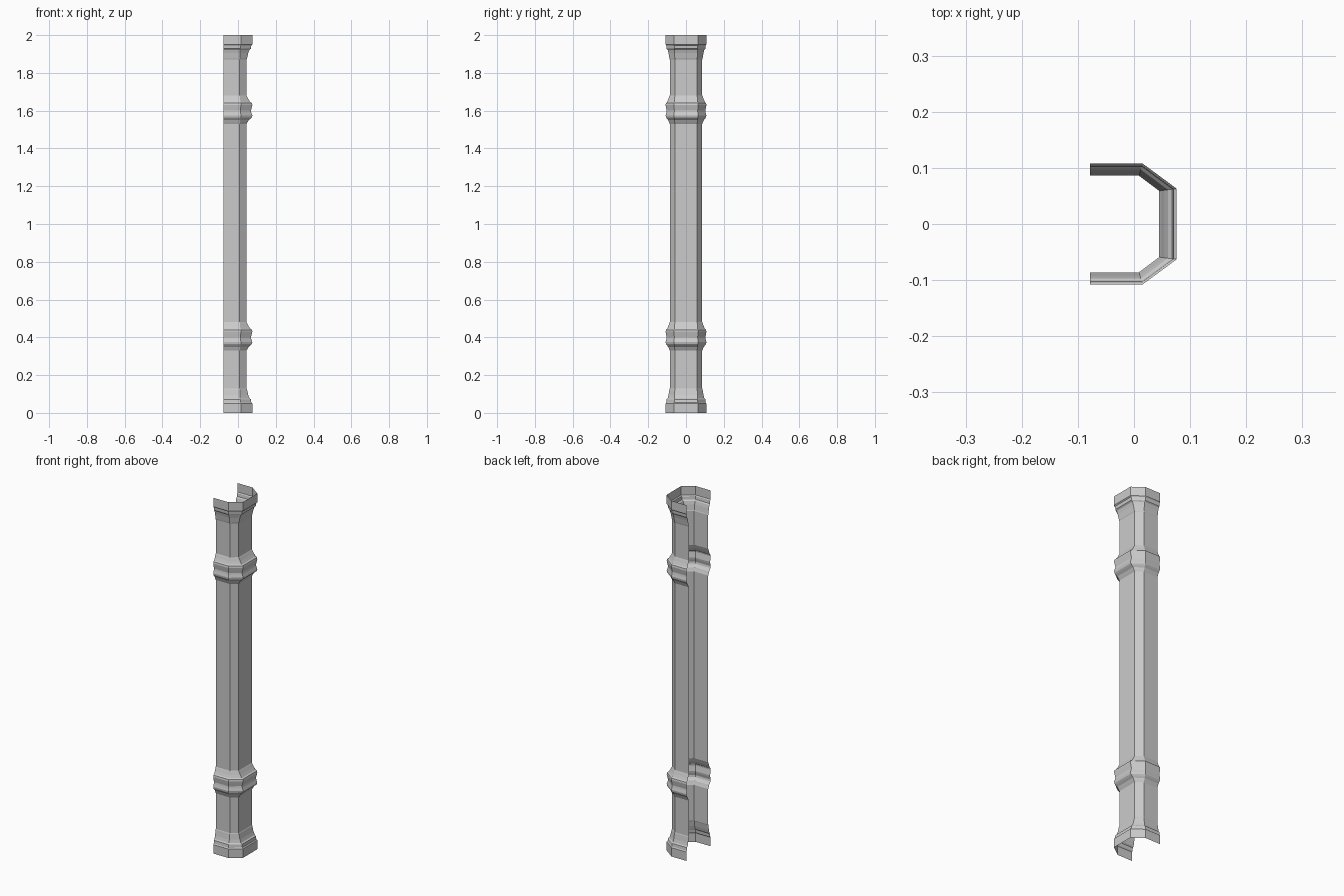
import bpy

if "Cube" in bpy.data.objects:
    bpy.data.objects.remove(bpy.data.objects["Cube"])

# Half-octagon plan (one side), as seen at the shaft and at the widest moulding
INNER = [(-0.078, 0.086), (0.009, 0.086), (0.045, 0.059)]
OUTER = [(-0.078, 0.108), (0.015, 0.108), (0.076, 0.063)]

# Moulding profiles: (height, flare) with flare 0 = shaft, 1 = widest
FOOT = [(0, 1), (0.05, 1), (0.055, 0.82), (0.072, 0.74), (0.078, 0.5),
        (0.095, 0.3), (0.125, 0.08), (0.13, 0)]
RING = [(0.33, 0), (0.34, 0.2), (0.35, 0.38), (0.358, 0.7), (0.365, 0.92),
        (0.375, 1), (0.39, 0.82), (0.40, 0.75), (0.415, 0.88), (0.43, 1),
        (0.44, 0.92), (0.445, 0.65), (0.46, 0.35), (0.475, 0.1), (0.48, 0)]
levels = (FOOT + RING + [(z + 1.2, f) for z, f in RING]
          + [(2 - z, f) for z, f in reversed(FOOT)])


def plan(f):
    half = [(a[0] + (b[0] - a[0]) * f, a[1] + (b[1] - a[1]) * f)
            for a, b in zip(INNER, OUTER)]
    return [(x, -y) for x, y in half] + half[::-1]


# Open-backed pilaster shell, lofted level by level
verts = [(x, y, z) for z, f in levels for x, y in plan(f)]
n = 6
faces = [(r * n + i, r * n + i + 1, (r + 1) * n + i + 1, (r + 1) * n + i)
         for r in range(len(levels) - 1) for i in range(n - 1)]
mesh = bpy.data.meshes.new("pilaster")
mesh.from_pydata(verts, [], faces)
obj = bpy.data.objects.new("pilaster", mesh)
bpy.context.collection.objects.link(obj)
